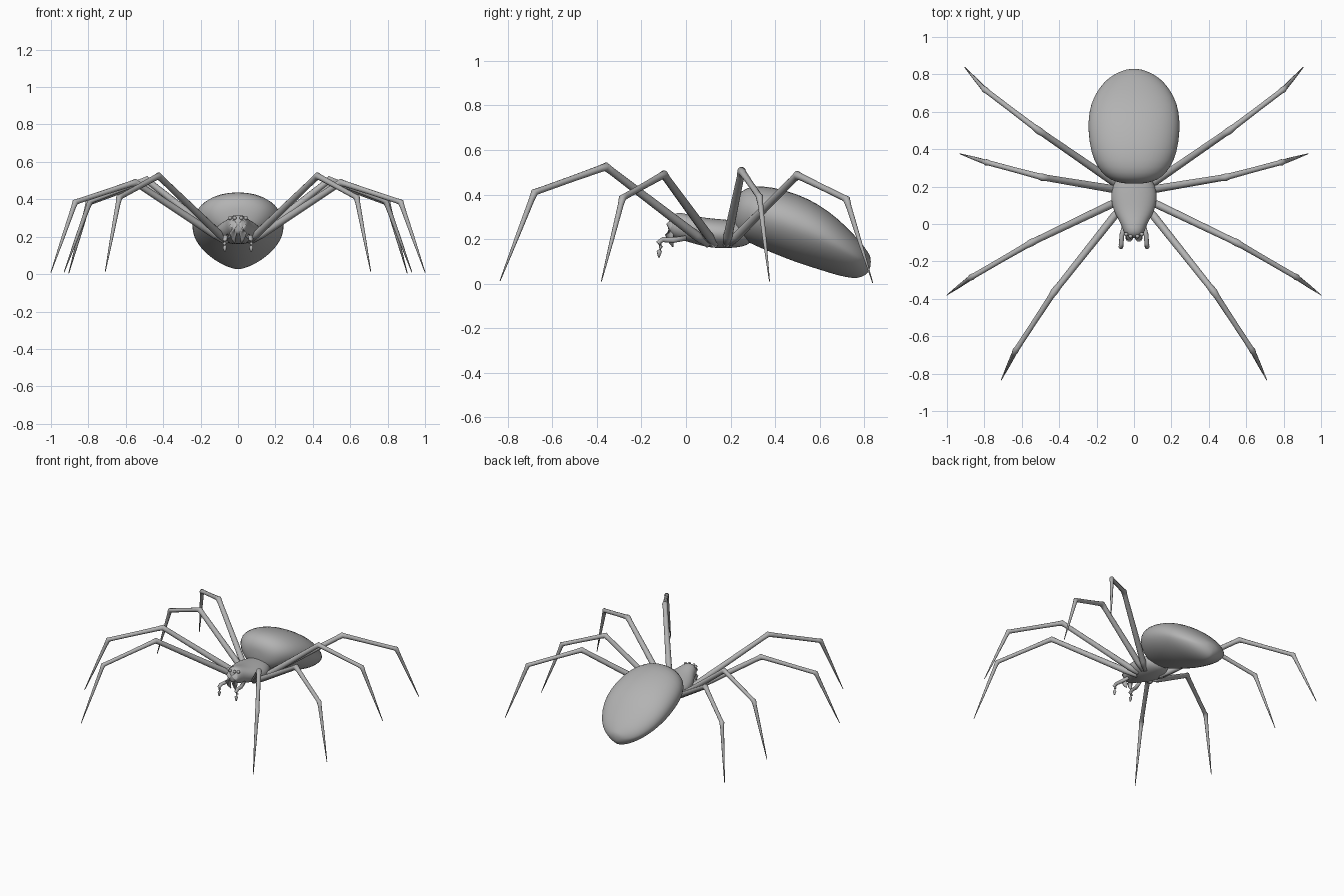
import bpy, bmesh, math
from mathutils import Vector

cube = bpy.data.objects.get("Cube")
if cube:
    bpy.data.objects.remove(cube)

grey = bpy.data.materials.new("plain grey")
grey.use_nodes = True
COLOUR = (0.45, 0.45, 0.45, 1)
grey.diffuse_color = COLOUR
grey.node_tree.nodes["Principled BSDF"].inputs["Base Color"].default_value = COLOUR


def skin(name, rings, levels=0):
    """Bridge a list of equal-length rings into a closed, smooth shell."""
    bm = bmesh.new()
    loops = [[bm.verts.new(p) for p in ring] for ring in rings]
    n = len(loops[0])
    for a, b in zip(loops, loops[1:]):
        for i in range(n):
            j = (i + 1) % n
            bm.faces.new((a[i], a[j], b[j], b[i]))
    for end in (loops[0], loops[-1]):
        bm.faces.new(end)
    bmesh.ops.recalc_face_normals(bm, faces=bm.faces)
    mesh = bpy.data.meshes.new(name)
    bm.to_mesh(mesh)
    bm.free()
    mesh.materials.append(grey)
    mesh.shade_smooth()
    obj = bpy.data.objects.new(name, mesh)
    bpy.context.collection.objects.link(obj)
    if levels:
        sub = obj.modifiers.new("smooth", 'SUBSURF')
        sub.levels = sub.render_levels = levels
    return obj


def body_ring(y, bottom, top, half, belly=2.0, widest=0.5, sides=28):
    """Upright section, rounded above its widest height, pointed below if belly < 2."""
    mid = bottom + (top - bottom) * widest
    ring = []
    for i in range(sides):
        a = math.tau * i / sides
        c, s = math.cos(a), math.sin(a)
        power = 2 / (2.1 if s > 0 else belly)
        x = half * math.copysign(abs(c) ** power, c)
        rise = abs(s) ** power * ((top - mid) if s > 0 else (bottom - mid))
        ring.append((x, y, mid + rise))
    return ring


def tube(name, stations, sides=10):
    """Round limb through (point, radius) stations with mitred bends."""
    pts = [Vector(p) for p, r in stations]
    rings = []
    for i, (p, r) in enumerate(stations):
        d = (pts[min(i + 1, len(pts) - 1)] - pts[max(i - 1, 0)]).normalized()
        u = d.cross(Vector((0, 0, 1)))
        u = u.normalized() if u.length > 0.01 else Vector((1, 0, 0))
        v = d.cross(u)
        rings.append([pts[i] + r * (u * math.cos(math.tau * k / sides)
                                    + v * math.sin(math.tau * k / sides))
                      for k in range(sides)])
    return skin(name, rings)


def mirrored(p, side):
    return Vector((p[0] * side, p[1], p[2]))


# Abdomen: y, bottom, top, half width, belly roundness
abdomen = [
    (0.215, 0.26, 0.35, 0.04, 2), (0.225, 0.23, 0.385, 0.10, 2),
    (0.25, 0.20, 0.42, 0.15, 2), (0.30, 0.175, 0.44, 0.195, 1.9),
    (0.38, 0.14, 0.437, 0.232, 1.8), (0.50, 0.092, 0.405, 0.248, 1.8),
    (0.60, 0.062, 0.355, 0.243, 1.7), (0.68, 0.036, 0.295, 0.218, 1.6),
    (0.75, 0.022, 0.225, 0.17, 1.5), (0.79, 0.028, 0.18, 0.125, 1.5),
    (0.815, 0.045, 0.145, 0.075, 1.6), (0.83, 0.075, 0.12, 0.03, 2),
]
skin("abdomen", [body_ring(*r, widest=0.55) for r in abdomen], 1)

# Front body: carapace narrowing into the raised head
carapace = [
    (-0.075, 0.23, 0.28, 0.03), (-0.065, 0.215, 0.305, 0.045),
    (-0.04, 0.20, 0.322, 0.057), (0.0, 0.19, 0.315, 0.07),
    (0.05, 0.175, 0.302, 0.10), (0.10, 0.162, 0.295, 0.12),
    (0.16, 0.158, 0.29, 0.126), (0.21, 0.16, 0.285, 0.112),
    (0.25, 0.165, 0.28, 0.09), (0.30, 0.18, 0.28, 0.06),
]
skin("carapace", [body_ring(*r, sides=20) for r in carapace], 1)

# Legs: hip, knee, ankle, tip
legs = {
    "front": [(0.06, 0.10, 0.175), (0.425, -0.36, 0.525), (0.635, -0.68, 0.41), (0.71, -0.835, 0.012)],
    "second": [(0.07, 0.13, 0.175), (0.55, -0.10, 0.49), (0.87, -0.285, 0.385), (1.0, -0.38, 0.01)],
    "third": [(0.07, 0.18, 0.175), (0.49, 0.25, 0.505), (0.79, 0.33, 0.39), (0.93, 0.375, 0.01)],
    "rear": [(0.06, 0.19, 0.175), (0.51, 0.50, 0.487), (0.80, 0.72, 0.38), (0.905, 0.838, 0.004)],
}
for side, label in ((1, "left"), (-1, "right")):
    for name, joints in legs.items():
        hip, knee, ankle, tip = [mirrored(p, side) for p in joints]
        tube(f"{name}_leg_{label}", [
            (hip, 0.015), (hip.lerp(knee, 0.12), 0.021), (hip.lerp(knee, 0.5), 0.019),
            (hip.lerp(knee, 0.94), 0.017), (knee, 0.02), (knee.lerp(ankle, 0.08), 0.016),
            (knee.lerp(ankle, 0.5), 0.014), (knee.lerp(ankle, 0.94), 0.014),
            (ankle, 0.017), (ankle.lerp(tip, 0.08), 0.013),
            (ankle.lerp(tip, 0.5), 0.009), (tip, 0.002)])

    # Feelers beside the mouth
    feeler = [((0.05, 0.0, 0.205), 0.012), ((0.065, -0.06, 0.195), 0.013),
              ((0.068, -0.105, 0.198), 0.012), ((0.07, -0.122, 0.185), 0.013),
              ((0.072, -0.112, 0.165), 0.010), ((0.07, -0.12, 0.145), 0.012),
              ((0.07, -0.122, 0.118), 0.004)]
    tube(f"feeler_{label}", [(mirrored(p, side), r) for p, r in feeler])

    # Jaws with small fangs
    jaw = [((0.022, -0.045, 0.29), 0.014), ((0.024, -0.07, 0.26), 0.021),
           ((0.026, -0.075, 0.22), 0.02), ((0.024, -0.068, 0.19), 0.012),
           ((0.018, -0.058, 0.165), 0.003)]
    tube(f"jaw_{label}", [(mirrored(p, side), r) for p, r in jaw])

    # Eye bumps
    for row, (x, y, z) in enumerate([(0.018, -0.066, 0.3), (0.042, -0.055, 0.3)]):
        bpy.ops.mesh.primitive_uv_sphere_add(segments=10, ring_count=6, radius=0.011,
                                             location=(x * side, y, z))
        eye = bpy.context.object
        eye.name = f"eye_{row + 1}_{label}"
        eye.data.materials.append(grey)
        eye.data.shade_smooth()
